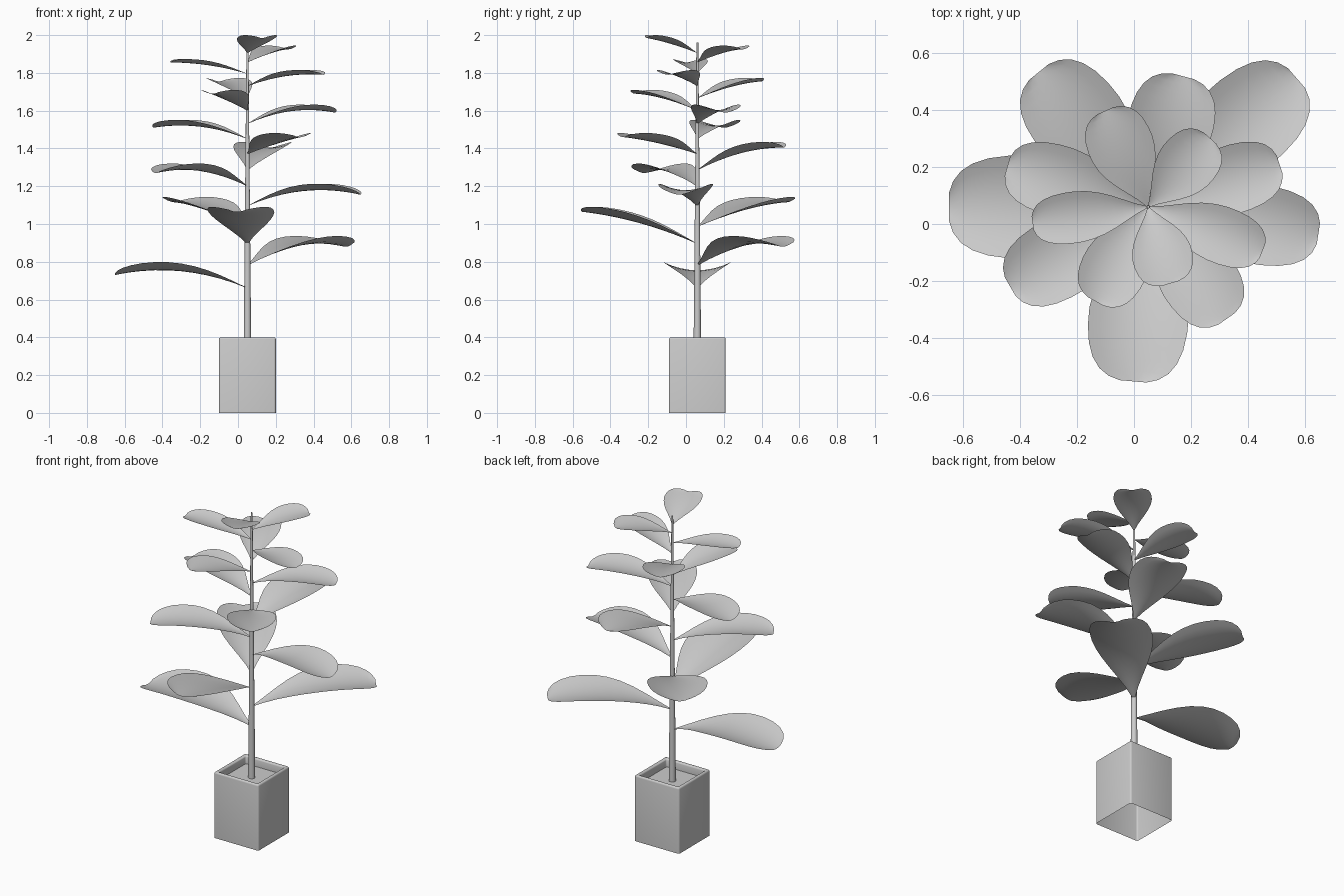
import bpy, bmesh, math
from mathutils import Matrix, Vector

default = bpy.data.objects.get("Cube")
if default:
    bpy.data.objects.remove(default, do_unlink=True)

AXIS = Vector((0.05, 0.06, 0))       # plant and pot centre line

grey = bpy.data.materials.new("plain_grey")
grey.use_nodes = True
colour = (0.6, 0.6, 0.6, 1)
grey.diffuse_color = colour
grey.node_tree.nodes["Principled BSDF"].inputs["Base Color"].default_value = colour


def make_object(name, bm, location, angle=40):
    """Turn a bmesh into a named, smooth-shaded object."""
    mesh = bpy.data.meshes.new(name)
    bm.to_mesh(mesh)
    bm.free()
    obj = bpy.data.objects.new(name, mesh)
    obj.location = location
    mesh.materials.append(grey)
    bpy.context.collection.objects.link(obj)
    bpy.ops.object.select_all(action='DESELECT')
    obj.select_set(True)
    bpy.context.view_layer.objects.active = obj
    bpy.ops.object.shade_smooth_by_angle(angle=math.radians(angle))
    return obj


def make_pot(side=0.3, height=0.4, wall=0.03, depth=0.05):
    """Square planter, open underneath, with recessed soil and softened edges."""
    bm = bmesh.new()
    bmesh.ops.create_cube(bm, size=1)
    bmesh.ops.transform(bm, verts=bm.verts, matrix=Matrix.Translation((0, 0, height / 2))
                        @ Matrix.Diagonal((side, side, height, 1)))
    by_height = sorted(bm.faces, key=lambda f: f.calc_center_median().z)
    bottom, top = by_height[0], by_height[-1]
    bmesh.ops.delete(bm, geom=[bottom], context='FACES_ONLY')
    bmesh.ops.inset_region(bm, faces=[top], thickness=wall)
    soil = bmesh.ops.extrude_discrete_faces(bm, faces=[top])["faces"][0]
    bmesh.ops.translate(bm, verts=soil.verts, vec=(0, 0, -depth))
    bm.normal_update()
    soft = [e for e in bm.edges
            if max(v.co.z for v in e.verts) > height - 0.001 and e.calc_face_angle(0) > 1]
    bmesh.ops.bevel(bm, geom=soft, offset=0.01, segments=3, profile=0.5, affect='EDGES')
    return make_object("pot", bm, AXIS, 60)


def make_stem(bottom=0.34, top=1.96):
    """Slender tapering trunk."""
    bm = bmesh.new()
    bmesh.ops.create_cone(bm, cap_ends=True, segments=16, radius1=0.02,
                          radius2=0.005, depth=top - bottom)
    return make_object("stem", bm, AXIS + Vector((0, 0, (top + bottom) / 2)))


# half-width along a leaf: narrow base, broad blunt end
OUTLINE = [(0, 0.02), (0.1, 0.2), (0.2, 0.42), (0.3, 0.64), (0.4, 0.82), (0.5, 0.94),
           (0.6, 1), (0.7, 1), (0.8, 0.95), (0.88, 0.85), (0.94, 0.7), (0.98, 0.5), (1, 0.27)]


def make_leaf(index, height, angle, length, width, rise, droop, columns=8):
    """Cupped, arching blade growing outward from the stem."""
    bm = bmesh.new()
    rows = []
    for s, half in OUTLINE:
        row = []
        for c in range(columns + 1):
            u = 2 * c / columns - 1
            arch = (rise + droop) * s - droop * s * s
            cup = 0.24 * width / 2 * half * u * u
            row.append(bm.verts.new((length * s, u * half * width / 2, arch + cup)))
        rows.append(row)
    for near, far in zip(rows, rows[1:]):
        for c in range(columns):
            bm.faces.new((near[c], far[c], far[c + 1], near[c + 1]))
    bmesh.ops.rotate(bm, verts=bm.verts, matrix=Matrix.Rotation(math.radians(angle), 3, 'Z'))
    return make_object(f"leaf_{index}", bm, AXIS + Vector((0, 0, height)), 180)


# base height, heading, length, width, tip rise and droop, from the lowest leaf up
LEAVES = [
    (0.66, 180, 0.7, 0.36, 0.07, 0.22),
    (0.78, 41, 0.69, 0.34, 0.1, 0.22),
    (0.895, -95, 0.615, 0.35, 0.17, 0.1),
    (0.985, 129, 0.61, 0.33, 0.13, 0.1),
    (1.095, -9, 0.605, 0.28, 0.06, 0.2),
    (1.2, -150, 0.56, 0.28, 0.07, 0.18),
    (1.285, 75, 0.475, 0.3, 0.12, 0.12),
    (1.37, -55, 0.48, 0.27, 0.09, 0.05),
    (1.45, 164, 0.515, 0.25, 0.06, 0.14),
    (1.53, 18, 0.485, 0.24, 0.06, 0.15),
    (1.6, -119, 0.38, 0.23, 0.09, 0.07),
    (1.665, 114, 0.37, 0.23, 0.09, 0.06),
    (1.73, -21, 0.43, 0.2, 0.06, 0.09),
    (1.795, -172, 0.41, 0.18, 0.06, 0.06),
    (1.855, 48, 0.325, 0.21, 0.07, 0.06),
    (1.905, -74, 0.28, 0.21, 0.08, 0.03),
]

make_pot()
make_stem()
for i, leaf in enumerate(LEAVES, 1):
    make_leaf(i, *leaf)
